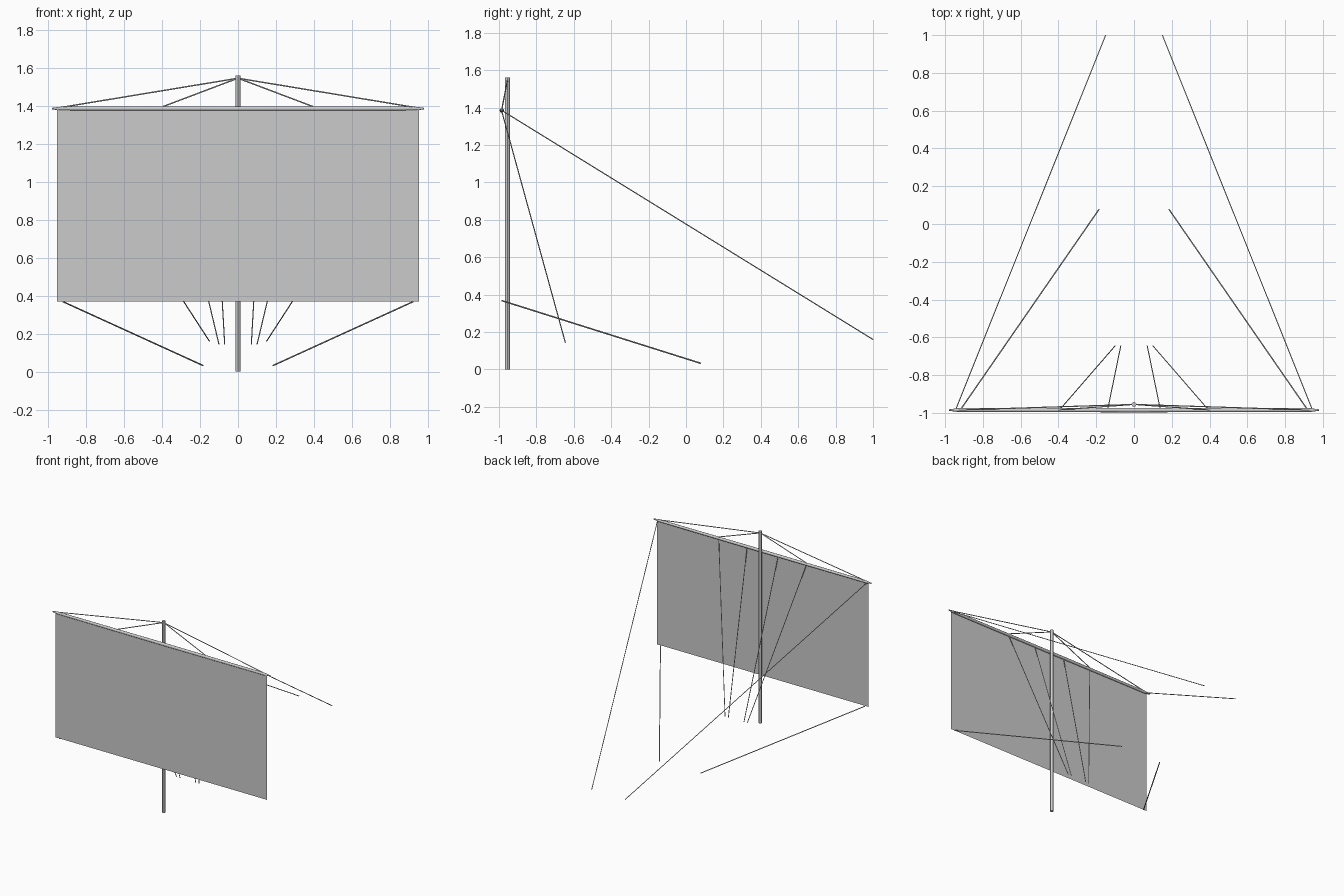
import bpy
from mathutils import Vector

if "Cube" in bpy.data.objects:
    bpy.data.objects.remove(bpy.data.objects["Cube"])


def material(name, v):
    m = bpy.data.materials.new(name)
    m.diffuse_color = (v, v, v, 1)
    m.use_nodes = True
    m.node_tree.nodes["Principled BSDF"].inputs["Base Color"].default_value = m.diffuse_color
    return m


GREY = material("light grey", 0.6)


def rod(name, a, b, r1, r2=None, sides=8):
    """Straight round bar from a to b, optionally tapered."""
    a, b = Vector(a), Vector(b)
    d = b - a
    bpy.ops.mesh.primitive_cone_add(
        vertices=sides, radius1=r1, radius2=r1 if r2 is None else r2,
        depth=d.length, location=(a + b) / 2,
        rotation=d.to_track_quat('Z', 'Y').to_euler())
    ob = bpy.context.object
    ob.name = name
    ob.data.materials.append(GREY)
    bpy.ops.object.shade_smooth_by_angle()
    return ob


Y = -0.985          # plane of the sail and yard
YARD_Z = 1.385

# Mast
rod("mast", (0, -0.955, 0), (0, -0.955, 1.56), 0.013, sides=12)

# Sail: a single flat sheet
bpy.ops.mesh.primitive_plane_add(size=1, location=(0, -0.99, 0.875), rotation=(1.5707963, 0, 0))
sail = bpy.context.object
sail.name = "sail"
sail.scale = (1.905, 1.01, 1)
sail.data.materials.append(GREY)

for side, s in (("left", -1), ("right", 1)):
    # Yard half, tapering to the tip
    rod(f"yard_{side}", (0, Y, YARD_Z), (s * 0.93, Y, YARD_Z), 0.012, 0.01, sides=12)
    rod(f"yard_tip_{side}", (s * 0.93, Y, YARD_Z), (s * 0.98, Y, YARD_Z), 0.01, 0.004, sides=12)
    # Ropes: start, end, radius
    ropes = {
        "outer_lift": ((0, -0.955, 1.545), (s * 0.94, Y, 1.39), 0.0035),
        "inner_lift": ((0, -0.955, 1.545), (s * 0.41, Y, 1.39), 0.0035),
        "brace": ((s * 0.945, Y, 1.385), (s * 0.15, 1.0, 0.16), 0.003),
        "sheet": ((s * 0.92, Y, 0.368), (s * 0.185, 0.078, 0.033), 0.004),
        "outer_buntline": ((s * 0.395, Y, 1.38), (s * 0.1, -0.645, 0.143), 0.003),
        "inner_buntline": ((s * 0.14, Y, 1.38), (s * 0.07, -0.645, 0.143), 0.003),
    }
    for name, (a, b, r) in ropes.items():
        rod(f"{name}_{side}", a, b, r, sides=6)
